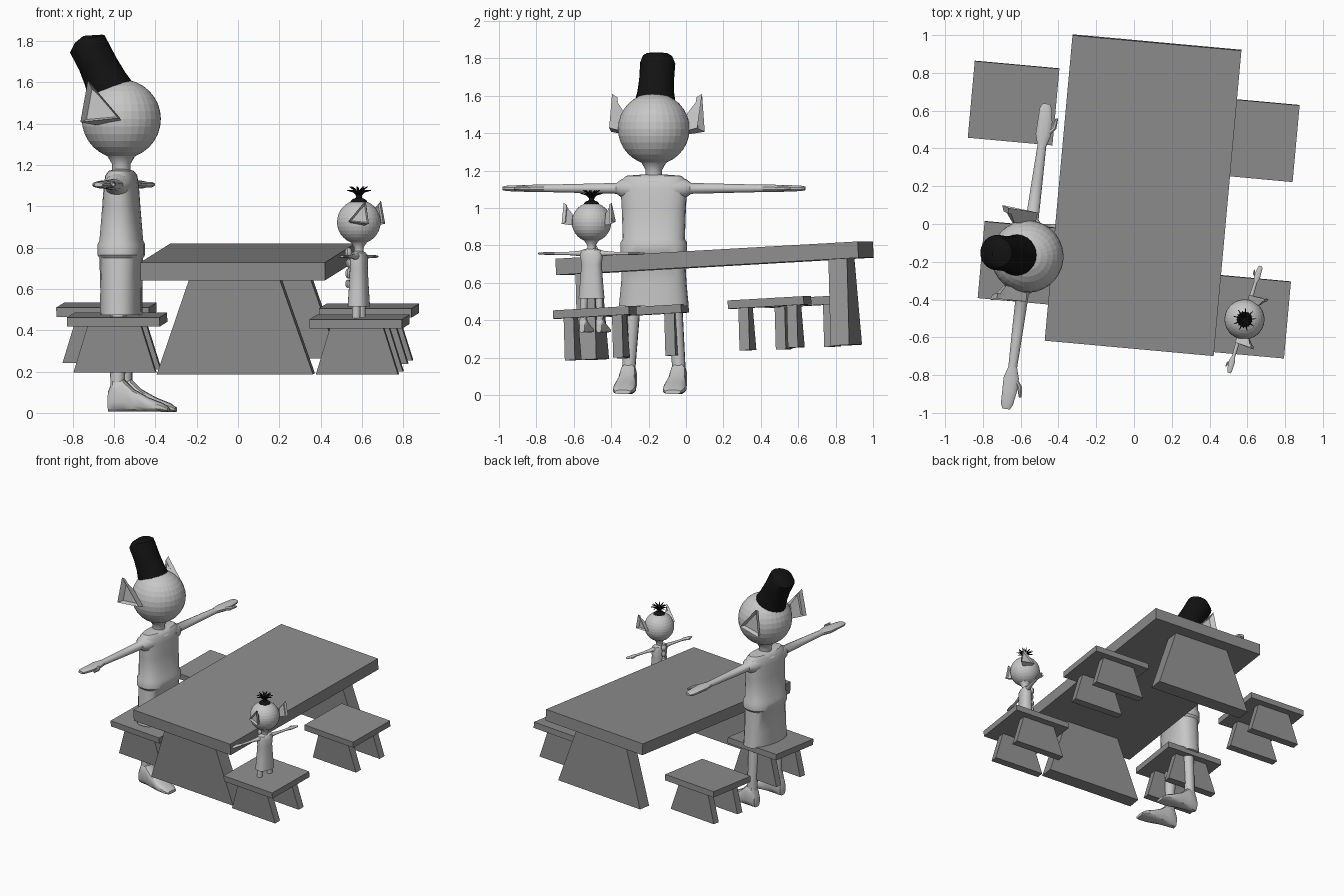
import bpy, bmesh, math
from mathutils import Matrix, Vector

if "Cube" in bpy.data.objects:
    bpy.data.objects.remove(bpy.data.objects["Cube"])


def material(name, v):
    m = bpy.data.materials.new(name)
    m.diffuse_color = (v, v, v, 1)
    m.use_nodes = True
    m.node_tree.nodes["Principled BSDF"].inputs["Base Color"].default_value = m.diffuse_color
    return m


GREY = material("furniture grey", 0.27)
PALE = material("figure pale grey", 0.57)
BLACK = material("hair black", 0.006)


def finish(name, bm, mat, mtx, smooth=True):
    bmesh.ops.recalc_face_normals(bm, faces=bm.faces)
    me = bpy.data.meshes.new(name)
    bm.to_mesh(me)
    bm.free()
    me.materials.append(mat)
    ob = bpy.data.objects.new(name, me)
    bpy.context.collection.objects.link(ob)
    ob.matrix_world = mtx
    if smooth:
        bpy.ops.object.select_all(action='DESELECT')
        ob.select_set(True)
        bpy.context.view_layer.objects.active = ob
        bpy.ops.object.shade_smooth_by_angle(angle=math.radians(35))
    return ob


def loft(name, rings, mat, mtx, n=16, e=2.0):
    """Skin through rings of (centre, u, v), e is the superellipse power."""
    bm = bmesh.new()
    rows = []
    for c, u, v in rings:
        row = []
        for i in range(n):
            a = 2 * math.pi * (i + 0.5) / n
            ca, sa = math.cos(a), math.sin(a)
            p = math.copysign(abs(ca) ** (2 / e), ca)
            q = math.copysign(abs(sa) ** (2 / e), sa)
            row.append(bm.verts.new(Vector(c) + Vector(u) * p + Vector(v) * q))
        rows.append(row)
    for a, b in zip(rows, rows[1:]):
        for i in range(n):
            j = (i + 1) % n
            bm.faces.new((a[i], a[j], b[j], b[i]))
    bm.faces.new(rows[0])
    bm.faces.new(rows[-1])
    return finish(name, bm, mat, mtx)


def upright(rings):
    """Rings stacked on z from (z, depth, width)."""
    return [((0, 0, z), (d, 0, 0), (0, w, 0)) for z, d, w in rings]


def ball(name, c, r, mat, mtx, seg=16, smooth=True):
    bm = bmesh.new()
    bmesh.ops.create_uvsphere(bm, u_segments=seg, v_segments=seg // 2, radius=1,
                              matrix=Matrix.Translation(c) @ Matrix.Diagonal((*r, 1)))
    return finish(name, bm, mat, mtx, smooth)


def slab(name, x, y, z0, z1, wb, wt, d, mtx):
    """Box with half width wb at the bottom, wt at the top and half depth d."""
    bm = bmesh.new()
    bmesh.ops.create_cube(bm, size=2)
    for v in bm.verts:
        top = v.co.z > 0
        v.co = (x + v.co.x * (wt if top else wb), y + v.co.y * d, z1 if top else z0)
    finish(name, bm, GREY, mtx, False)


# Table and four stools, on one tilted floor plane
F = (Matrix.Translation((0.048, 0.15, 0.775)) @ Matrix.Rotation(math.radians(-5.2), 4, 'Z')
     @ Matrix.Rotation(math.radians(3.25), 4, 'X'))
FLOOR = -0.548
slab("table_top", 0, 0, -0.087, 0, 0.449, 0.449, 0.813, F)
for s in (-1, 1):
    slab("table_leg", 0, s * 0.68, FLOOR, -0.087, 0.38, 0.22, 0.05, F)
for x, y in ((0.596, -0.604), (0.557, 0.332), (-0.727, 0.41), (-0.598, -0.432)):
    slab("stool_seat", x, y, -0.322, -0.277, 0.225, 0.225, 0.204, F)
    for s in (-1, 1):
        slab("stool_leg", x, y + s * 0.13, FLOOR, -0.322, 0.2, 0.13, 0.027, F)


def ear(name, s, hz, k, mtx):
    """Pointed ear with a hollow outer face; k scales it from the adult head."""
    inner = ((-.10, .165, -.03), (.02, .175, -.01), (-.09, .165, .08))
    outer = ((-.165, .25, -.015), (.025, .235, .005), (-.13, .24, .185))
    bm = bmesh.new()
    a, b = [[bm.verts.new((x * k, s * y * k, hz + z * k)) for x, y, z in tri]
            for tri in (inner, outer)]
    bm.faces.new(a)
    face = bm.faces.new(b)
    for i in range(3):
        j = (i + 1) % 3
        bm.faces.new((a[i], a[j], b[j], b[i]))
    bmesh.ops.recalc_face_normals(bm, faces=bm.faces)
    bmesh.ops.inset_region(bm, faces=[face], thickness=0.018 * k, depth=-0.03 * k)
    finish(name, bm, PALE, mtx, False)


def figure(tag, mtx, head, neck, torso, arm, hand, leg, foot):
    hz, hr = head
    # Head and neck
    ball(tag + "_head", (0, 0, hz), (hr, hr, hr), PALE, mtx, 32, False)
    loft(tag + "_neck", upright([(z, r, r) for z, r in neck]), PALE, mtx)
    loft(tag + "_dress", upright(torso), PALE, mtx, 24, 2.5)
    az, arm_rings = arm
    hy, hk = hand
    top, spread_top, spread, lr, base = leg
    for s in (-1, 1):
        side = "_left" if s > 0 else "_right"
        ear(tag + side + "_ear", s, hz, hr / 0.19, mtx)
        # Arm, flat hand and thumb pointing forward
        loft(tag + side + "_arm", [((0, s * y, az), (d, 0, 0), (0, 0, h))
                                   for y, d, h in arm_rings], PALE, mtx, 12)
        loft(tag + side + "_hand",
             [((x * hk, s * (hy + y * hk), az), (w * hk, 0, 0), (0, 0, h * hk))
              for x, y, w, h in ((0, 0, .024, .02), (0, .06, .042, .02), (0, .13, .04, .018),
                                 (-.005, .2, .033, .015), (-.005, .225, .02, .01))],
             PALE, mtx, 12, 2.5)
        loft(tag + side + "_thumb",
             [((x * hk, s * (hy + y * hk), az), (w * hk, 0, 0), (0, 0, w * hk))
              for x, y, w in ((.02, .06, .015), (.05, .1, .015), (.06, .155, .008))],
             PALE, mtx, 8)
        # Leg and foot
        loft(tag + side + "_leg",
             [((0, s * spread_top, top), (lr * 1.2, 0, 0), (0, lr * 1.2, 0)),
              ((0, s * spread, base + 0.14 * foot), (lr, 0, 0), (0, lr, 0)),
              ((0, s * spread, base + 0.08 * foot), (lr, 0, 0), (0, lr, 0))], PALE, mtx, 12)
        loft(tag + side + "_foot",
             [((x * foot, s * spread, base + h * foot / 2), (0, w * foot, 0), (0, 0, h * foot / 2))
              for x, w, h in ((-.045, .03, .10), (-.02, .042, .16), (.03, .045, .16),
                              (.08, .05, .11), (.15, .061, .07), (.22, .058, .042),
                              (.25, .042, .022))], PALE, mtx, 12, 3)


# Adult, facing +x
A = Matrix.Translation((-0.565, -0.172, 0)) @ Matrix.Rotation(math.radians(-7.5), 4, 'Z')
figure("adult", A, (1.423, 0.192),
       [(1.29, .12), (1.24, .065), (1.205, .045), (1.17, .045), (1.14, .08)],
       [(.475, .098, .187), (.6, .098, .175), (.75, .103, .166), (.765, .113, .178),
        (.815, .113, .178), (.835, .103, .166), (1.0, .088, .172), (1.1, .08, .178),
        (1.15, .072, .172), (1.172, .055, .15), (1.18, .03, .05)],
       (1.105, [(.11, .07, .06), (.17, .06, .052), (.2, .035, .03), (.4, .03, .025), (.6, .024, .02)]),
       (.59, 1.0), (.6, .105, .135, .036, 0.005), 1.0)
# Tall swept-back hair
loft("adult_hair", [((x, 0, z), (u, 0, t), (0, v, 0)) for x, z, u, t, v in (
    (-.04, 1.53, .12, .02, .112), (-.05, 1.565, .115, .02, .11), (-.08, 1.62, .098, .03, .098),
    (-.115, 1.69, .09, .03, .093), (-.16, 1.775, .09, .03, .094),
    (-.155, 1.81, .072, .02, .08), (-.14, 1.828, .045, .003, .055))], BLACK, A, 24)

# Child, facing -x
C = Matrix.Translation((0.585, -0.505, 0)) @ Matrix.Rotation(math.radians(163.5), 4, 'Z')
figure("child", C, (.924, .106),
       [(.85, .06), (.82, .035), (.8, .023), (.775, .023), (.76, .03)],
       [(.515, .05, .07), (.6, .045, .062), (.7, .04, .055), (.75, .04, .062),
        (.775, .03, .055), (.785, .015, .02)],
       (.757, [(.04, .022, .02), (.07, .016, .014), (.13, .011, .009), (.21, .009, .008)]),
       (.205, .4), (.56, .04, .047, .018, .335), .5)
# Small toy held on the chest
for z, x, r in ((.775, .052, .022), (.725, .05, .018), (.675, .052, .02), (.625, .055, .016)):
    ball("chest_toy", (x, 0, z), (r * .8, r, r * 1.3), PALE, C, 10)
# Hair cap, tied stem and splayed tuft
ball("child_hair_cap", (0, 0, 1.018), (.042, .042, .024), BLACK, C)
loft("child_hair_stem", upright([(1.03, .022, .022), (1.045, .014, .014), (1.062, .016, .016)]),
     BLACK, C, 12)
for i in range(18):
    a = 2 * math.pi * i / 18
    reach, rise = ((.06, 1.078), (.045, 1.095))[i % 2]
    out, across = Vector((math.cos(a), math.sin(a), 0)), Vector((-math.sin(a), math.cos(a), 0))
    loft("child_hair_strand",
         [(out * d + Vector((0, 0, z)), across * r, (0, 0, r)) for d, z, r in (
             (.004, 1.05, .006), (reach * .5, (1.055 + rise) / 2 + .006, .005),
             (reach, rise, .002))], BLACK, C, 6)
